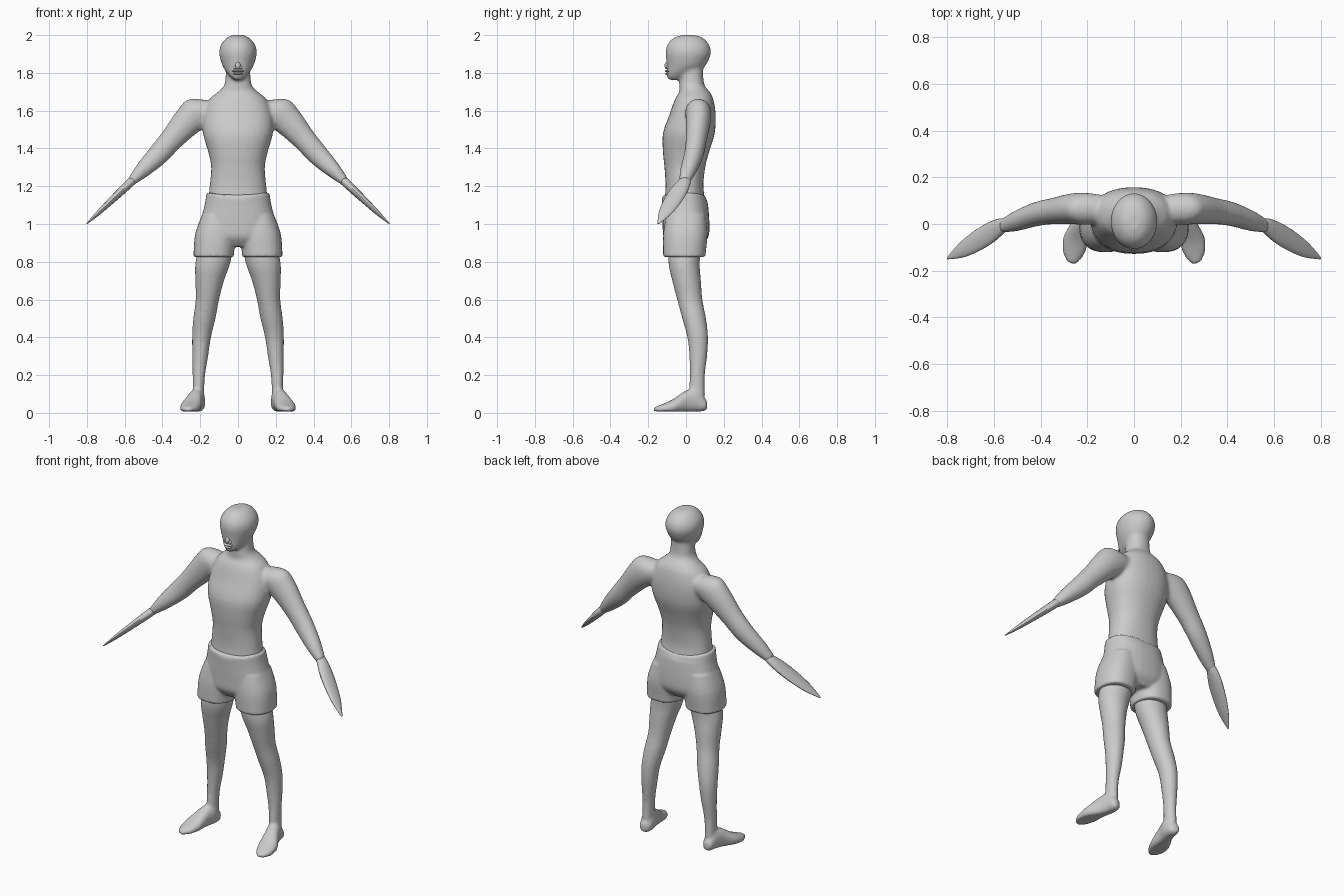
import bpy, bmesh, math
from mathutils import Vector, Matrix


def spline(keys, steps):
    # Catmull-Rom interpolation of section tuples
    out, n = [], len(keys)
    for i in range(n - 1):
        a, b, c, d = (keys[max(0, min(n - 1, i + k))] for k in (-1, 0, 1, 2))
        for s in range(steps):
            t = s / steps
            out.append([0.5 * (2 * q + (r - p) * t + (2 * p - 5 * q + 4 * r - w) * t * t
                        + (3 * q - p - 3 * r + w) * t ** 3) for p, q, r, w in zip(a, b, c, d)])
    out.append(list(keys[-1]))
    return out


def loft(bm, keys, u, v, power=2.0, mirror=False, seg=32, steps=4):
    # skin (x, y, z, ru, rv) sections, each spanned by the directions u and v
    u, v = Vector(u).normalized(), Vector(v).normalized()
    for sx in ((1, -1) if mirror else (1,)):
        rings = []
        for x, y, z, ru, rv in spline(keys, steps):
            ring = []
            for k in range(seg):
                a = 2 * math.pi * k / seg
                c, s = math.cos(a), math.sin(a)
                c = math.copysign(abs(c) ** (2 / power), c)
                s = math.copysign(abs(s) ** (2 / power), s)
                p = Vector((x, y, z)) + u * ru * c + v * rv * s
                ring.append(bm.verts.new((p.x * sx, p.y, p.z)))
            rings.append(ring)
        for r0, r1 in zip(rings, rings[1:]):
            for k in range(seg):
                j = (k + 1) % seg
                bm.faces.new((r0[k], r0[j], r1[j], r1[k]))
        bm.faces.new(rings[0][::-1])
        bm.faces.new(rings[-1])


def finish(name, bm, voxel=0, smooth=0):
    bmesh.ops.recalc_face_normals(bm, faces=bm.faces)
    me = bpy.data.meshes.new(name)
    bm.to_mesh(me)
    bm.free()
    ob = bpy.data.objects.new(name, me)
    bpy.context.collection.objects.link(ob)
    bpy.ops.object.select_all(action='DESELECT')
    ob.select_set(True)
    bpy.context.view_layer.objects.active = ob
    if voxel:
        m = ob.modifiers.new("fuse", 'REMESH')
        m.mode, m.voxel_size = 'VOXEL', voxel
        bpy.ops.object.modifier_apply(modifier=m.name)
    if smooth:
        m = ob.modifiers.new("relax", 'SMOOTH')
        m.factor, m.iterations = 0.5, smooth
        bpy.ops.object.modifier_apply(modifier=m.name)
    bpy.ops.object.shade_smooth_by_angle(angle=math.radians(45))
    return ob


X, Y, Z = (1, 0, 0), (0, 1, 0), (0, 0, 1)

# body: torso with neck, head, arms, legs and feet fused into one skin
bm = bmesh.new()
loft(bm, [(0, .03, 1.85, .062, .06), (0, .03, 1.77, .067, .062), (0, .032, 1.73, .075, .068),
          (0, .045, 1.70, .105, .08), (0, .043, 1.66, .15, .102), (0, .035, 1.58, .182, .122),
          (0, .015, 1.48, .185, .137), (0, 0, 1.38, .157, .122), (0, -.006, 1.30, .142, .108),
          (0, -.008, 1.20, .15, .10), (0, -.005, 1.10, .16, .108), (0, 0, .95, .17, .10)],
     X, Y, power=2.25)
loft(bm, [(0, .012, 2.0, .03, .035), (0, .012, 1.985, .06, .078), (0, .012, 1.95, .09, .11),
          (0, .012, 1.91, .10, .12), (0, .008, 1.87, .093, .113), (0, -.003, 1.83, .078, .098),
          (0, -.035, 1.79, .05, .068), (0, -.062, 1.762, .02, .03)], X, Y)
loft(bm, [(.12, .065, 1.61, .065, .055), (.20, .065, 1.595, .09, .068), (.265, .065, 1.545, .08, .066),
          (.35, .055, 1.45, .063, .056), (.42, .042, 1.37, .057, .052), (.50, .015, 1.29, .043, .045),
          (.565, -.008, 1.225, .024, .03)], (.7, 0, .72), Y, mirror=True)
loft(bm, [(.10, 0, .95, .09, .09), (.132, -.01, .80, .093, .083), (.15, .003, .70, .076, .076),
          (.162, .02, .60, .062, .067), (.178, .043, .50, .059, .063), (.193, .062, .40, .05, .055),
          (.20, .065, .30, .042, .047), (.207, .06, .20, .033, .04), (.21, .058, .10, .03, .042),
          (.21, .058, .03, .03, .042)], X, Y, mirror=True)
loft(bm, [(.207, .11, .04, .02, .025), (.209, .09, .045, .034, .037), (.213, .05, .065, .04, .06),
          (.228, .0, .06, .042, .058), (.25, -.07, .035, .055, .036), (.262, -.13, .022, .045, .022),
          (.268, -.17, .018, .018, .012)], (1, .22, 0), Z, power=2.3, mirror=True)
for vert in bm.verts:
    vert.co.z = max(vert.co.z, .008)
finish("body", bm, voxel=.01, smooth=5)

# hands: flat tapering paddles
bm = bmesh.new()
loft(bm, [(.55, .0, 1.238, .022, .026), (.575, -.012, 1.215, .023, .036), (.62, -.04, 1.172, .021, .046),
          (.68, -.076, 1.115, .017, .045), (.74, -.112, 1.058, .012, .033), (.80, -.147, 1.002, .003, .005)],
     (.7, 0, .72), (.25, 1, -.25), mirror=True, seg=16)
finish("hands", bm)

# shorts: hip block and two flared legs
bm = bmesh.new()
loft(bm, [(0, -.012, 1.168, .164, .113), (0, -.01, 1.155, .168, .118), (0, -.005, 1.10, .177, .122),
          (0, 0, 1.0, .20, .124), (0, 0, .93, .195, .118), (0, 0, .88, .14, .08)], X, Y, power=2.3)
loft(bm, [(.10, 0, 1.05, .09, .105), (.116, -.003, .95, .11, .117), (.128, -.008, .85, .107, .113),
          (.128, -.008, .825, .107, .112)], X, Y, power=2.3, mirror=True)
for vert in bm.verts:
    if vert.co.z > 1.12:
        vert.co.z -= .025 * (1 - min(1, abs(vert.co.x) / .17))
finish("shorts", bm, voxel=.008, smooth=3)

# face: nose and lips
bm = bmesh.new()
for x, y, z, sx, sy, sz in ((0, -.098, 1.838, .014, .016, .02), (.014, -.094, 1.829, .011, .011, .009),
                            (-.014, -.094, 1.829, .011, .011, .009), (0, -.093, 1.81, .032, .02, .007),
                            (0, -.092, 1.796, .026, .019, .007)):
    mat = Matrix.Translation((x, y, z)) @ Matrix.Diagonal((sx, sy, sz, 1))
    bmesh.ops.create_uvsphere(bm, u_segments=16, v_segments=10, radius=1, matrix=mat)
finish("nose_and_lips", bm)
